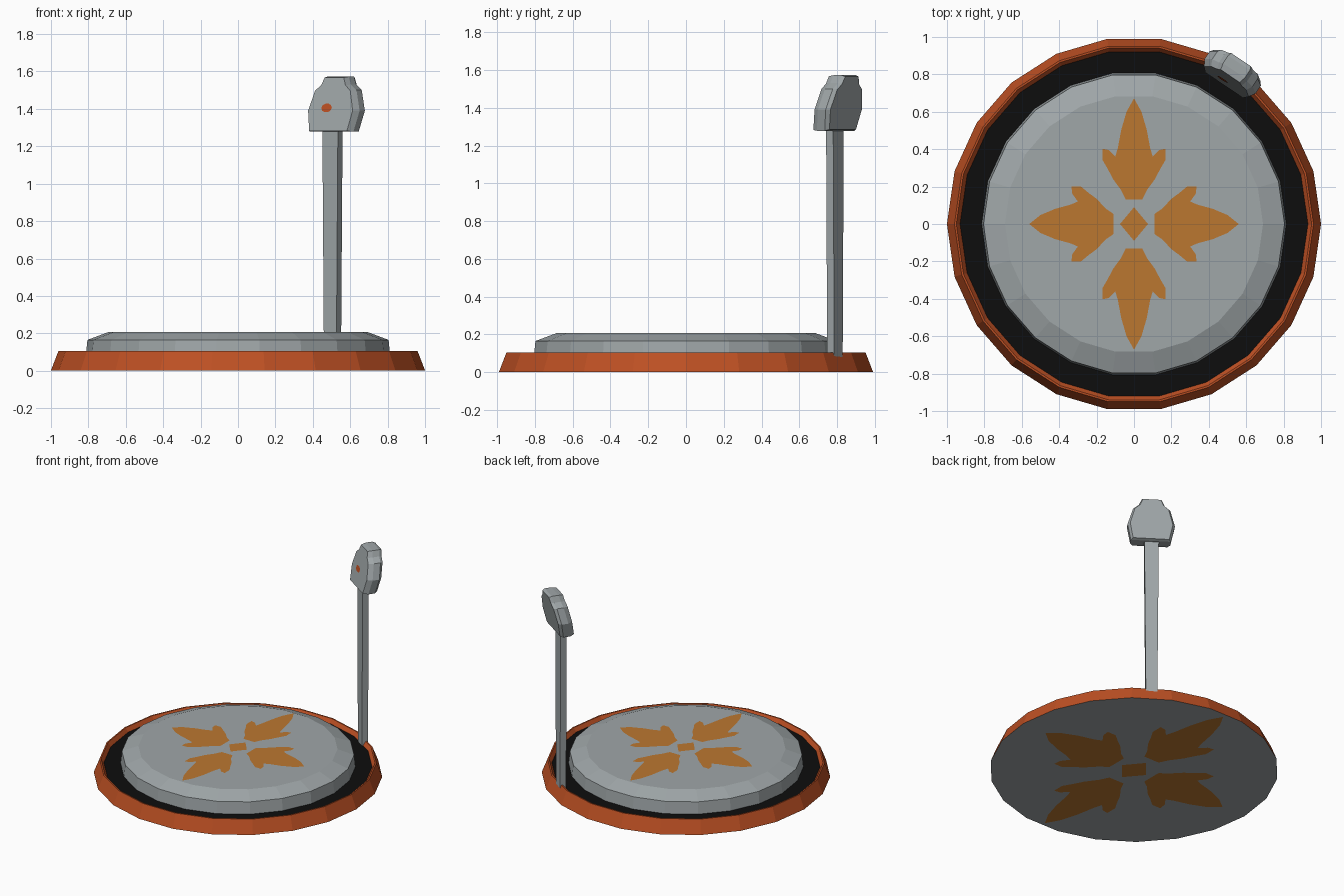
import bpy, math

if "Cube" in bpy.data.objects:
    bpy.data.objects.remove(bpy.data.objects["Cube"])


def mat(name, r, g, b):
    m = bpy.data.materials.new(name)
    m.diffuse_color = (r, g, b, 1)
    m.use_nodes = True
    m.node_tree.nodes["Principled BSDF"].inputs["Base Color"].default_value = m.diffuse_color
    return m


RUST = mat("rust orange", 0.51, 0.08, 0.017)
GREY = mat("cool grey", 0.35, 0.385, 0.395)
OCHRE = mat("ochre", 0.50, 0.185, 0.03)
BLACK = mat("black", 0.004, 0.004, 0.004)


def make(name, verts, faces, mats, rule=None):
    me = bpy.data.meshes.new(name)
    me.from_pydata(verts, [], faces)
    for m in mats:
        me.materials.append(m)
    if rule:
        for p in me.polygons:
            p.material_index = rule(p)
    ob = bpy.data.objects.new(name, me)
    bpy.context.collection.objects.link(ob)
    return ob


def loft(name, loops, mats, rule=None):
    """Join equal-sized closed loops and cap both ends."""
    n = len(loops[0])
    verts = [v for lp in loops for v in lp]
    faces = [(k * n + i, k * n + (i + 1) % n, (k + 1) * n + (i + 1) % n, (k + 1) * n + i)
             for k in range(len(loops) - 1) for i in range(n)]
    faces.append(tuple(reversed(range(n))))
    faces.append(tuple(range((len(loops) - 1) * n, len(loops) * n)))
    return make(name, verts, faces, mats, rule)


def ring(r, z, n=22):
    return [(r * math.cos(2 * math.pi * i / n), r * math.sin(2 * math.pi * i / n), z)
            for i in range(n)]


# Round tray: sloped outer wall, thin rim, black recessed floor, grey underside
def tray_rule(p):
    if p.normal.z < -0.9:
        return 2
    return 1 if p.normal.z > 0.9 and p.center.z < 0.1 else 0


loft("base_tray", [ring(1.0, 0.002), ring(0.96, 0.105), ring(0.95, 0.105),
                   ring(0.93, 0.075), ring(0.80, 0.075)],
     [RUST, BLACK, GREY], tray_rule)

# Raised pad with a bevelled top
loft("pad", [ring(0.815, 0.07), ring(0.805, 0.165), ring(0.69, 0.208)], [GREY])

# Four-leaf painted ornament, on top of the pad and enlarged underneath
half = [(0.50, 0.04), (0.42, 0.068), (0.34, 0.086), (0.30, 0.10), (0.33, 0.135),
        (0.335, 0.168), (0.285, 0.168), (0.245, 0.14), (0.20, 0.112), (0.15, 0.068),
        (0.11, 0.045)]
leaf = [(0.56, 0)] + half + [(u, -v) for u, v in reversed(half)]


def ornament(name, scale, z, flip):
    verts, faces = [], []

    def add(pts):
        s = len(verts)
        verts.extend((x * scale, y * 1.2 * scale, z) for x, y in pts)
        f = list(range(s, len(verts)))
        faces.append(f[::-1] if flip else f)

    for k in range(4):
        c, s = round(math.cos(k * math.pi / 2)), round(math.sin(k * math.pi / 2))
        add([(u * c - v * s, u * s + v * c) for u, v in leaf])
    add([(0.075, 0), (0, 0.075), (-0.075, 0), (0, -0.075)])
    make(name, verts, faces, [OCHRE])


ornament("top_ornament", 1.0, 0.211, False)
ornament("underside_ornament", 1.43, 0.0, True)

# Local frame of the post and head: t along the rim, n outward
TX, TY = math.cos(math.radians(-34)), math.sin(math.radians(-34))


def place(t, n, z):
    return (t * TX - n * TY, t * TY + n * TX, z)


# Tapered post
def post_loop(w, z, d=0.045):
    return [place(-0.022 + a * w / 2, 0.936 + b * d / 2, z)
            for a, b in ((-1, -1), (1, -1), (1, 1), (-1, 1))]


loft("post", [post_loop(0.08, 0.075), post_loop(0.10, 1.30)], [GREY])

# Leaning faceted head
LEAN = 0.2
prof = [(0.14, 1.278), (0.165, 1.39), (0.13, 1.5), (0.09, 1.53), (0.07, 1.572)]
outline = prof + [(-t, z) for t, z in reversed(prof)]


def head_loop(s, sz, off):
    return [place(-0.016 + t * s, 0.885 + off + LEAN * (z - 1.28), 1.42 + (z - 1.42) * sz)
            for t, z in outline]


# outline runs counter-clockwise seen from the front, so go back to front
loft("head", [head_loop(0.9, 0.95, 0.105), head_loop(1, 1, 0.085),
              head_loop(1, 1, 0.035), head_loop(0.87, 0.97, 0)], [GREY])

# Small sensor dot on the front of the head
dot = []
for i in range(10):
    a = 2 * math.pi * i / 10
    z = 1.405 + 0.024 * math.sin(a)
    dot.append(place(-0.04 + 0.034 * math.cos(a), 0.881 + LEAN * (z - 1.28), z))
make("head_dot", dot, [tuple(range(10))], [RUST])
